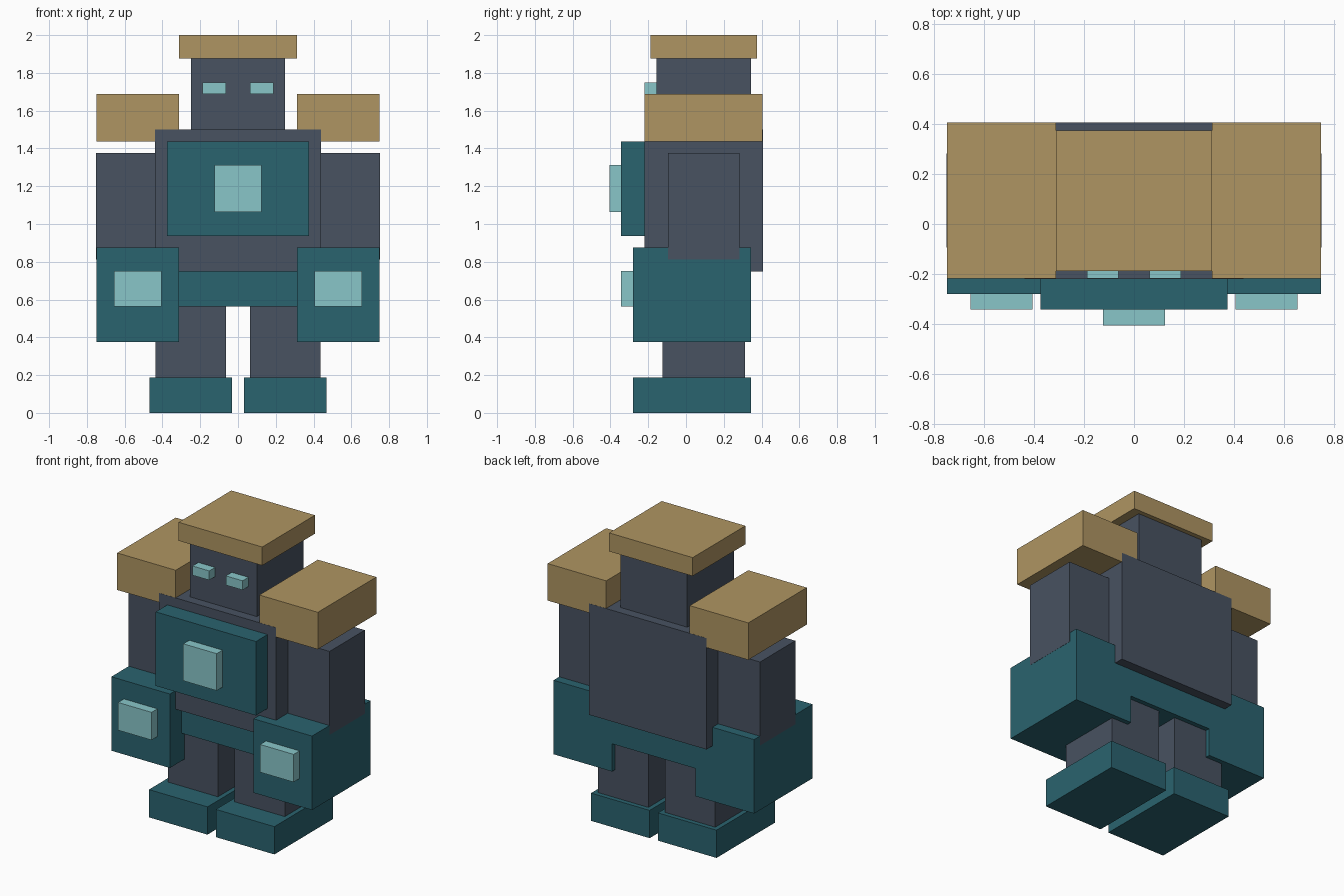
import bpy
import bmesh

cube = bpy.data.objects.get("Cube")
if cube:
    bpy.data.objects.remove(cube, do_unlink=True)

U = 1 / 16  # block unit: the figure is 32 units tall


def linear(c):
    c /= 255
    return c / 12.92 if c <= 0.04045 else ((c + 0.055) / 1.055) ** 2.4


def material(name, rgb):
    mat = bpy.data.materials.new(name)
    mat.use_nodes = True
    col = tuple(linear(c) for c in rgb) + (1.0,)
    mat.diffuse_color = col
    bsdf = mat.node_tree.nodes["Principled BSDF"]
    bsdf.inputs["Base Color"].default_value = col
    bsdf.inputs["Roughness"].default_value = 0.8
    return mat


GOLD = material("tan gold", (175, 149, 98))
SLATE = material("slate grey", (72, 82, 97))
TEAL = material("deep teal", (42, 99, 111))
GLOW = material("pale aqua", (137, 198, 201))


def box(name, x, y, z, mat, grow=0.0):
    """Box from (min, max) ranges in block units; grow separates flush faces."""
    bm = bmesh.new()
    bmesh.ops.create_cube(bm, size=1)
    ranges = (x, y, z)
    for v in bm.verts:
        for i, (lo, hi) in enumerate(ranges):
            v.co[i] = (hi - lo) * U * v.co[i] + (v.co[i] > 0) * grow - (v.co[i] < 0) * grow
    mesh = bpy.data.meshes.new(name)
    bm.to_mesh(mesh)
    bm.free()
    mesh.materials.append(mat)
    obj = bpy.data.objects.new(name, mesh)
    obj.location = [(lo + hi) / 2 * U for lo, hi in ranges]
    bpy.context.collection.objects.link(obj)
    return obj


def pair(name, x, y, z, mat, grow=0.0):
    """The same box on the left (+x) and right (-x)."""
    box("left_" + name, x, y, z, mat, grow)
    box("right_" + name, (-x[1], -x[0]), y, z, mat, grow)


# Torso, chest plate and waist
box("torso", (-7, 7), (-3.5, 6.5), (12, 24), SLATE, 0.001)
box("chest_plate", (-6, 6), (-5.5, -3.5), (15, 23), TEAL)
box("chest_core", (-2, 2), (-6.5, -5.5), (17, 21), GLOW)
box("waist", (-6, 6), (-2.5, 5.5), (9, 12), TEAL)

# Head
box("head", (-4, 4), (-2.5, 5.5), (24, 30), SLATE)
box("head_cap", (-5, 5), (-3, 6), (30, 32), GOLD)
pair("eye", (1, 3), (-3.5, -2.5), (27, 28), GLOW)

# Arms
pair("shoulder", (5, 12), (-3.5, 6.5), (23, 27), GOLD)
pair("arm", (7, 12), (-1.5, 4.5), (13, 22), SLATE, 0.001)
pair("fist", (5, 12), (-4.5, 5.5), (6, 14), TEAL)
pair("fist_light", (6.5, 10.5), (-5.5, -4.5), (9, 12), GLOW)

# Legs
pair("leg", (1, 7), (-2, 5), (2, 9), SLATE)
pair("foot", (0.5, 7.5), (-4.5, 5.5), (0, 3), TEAL)
